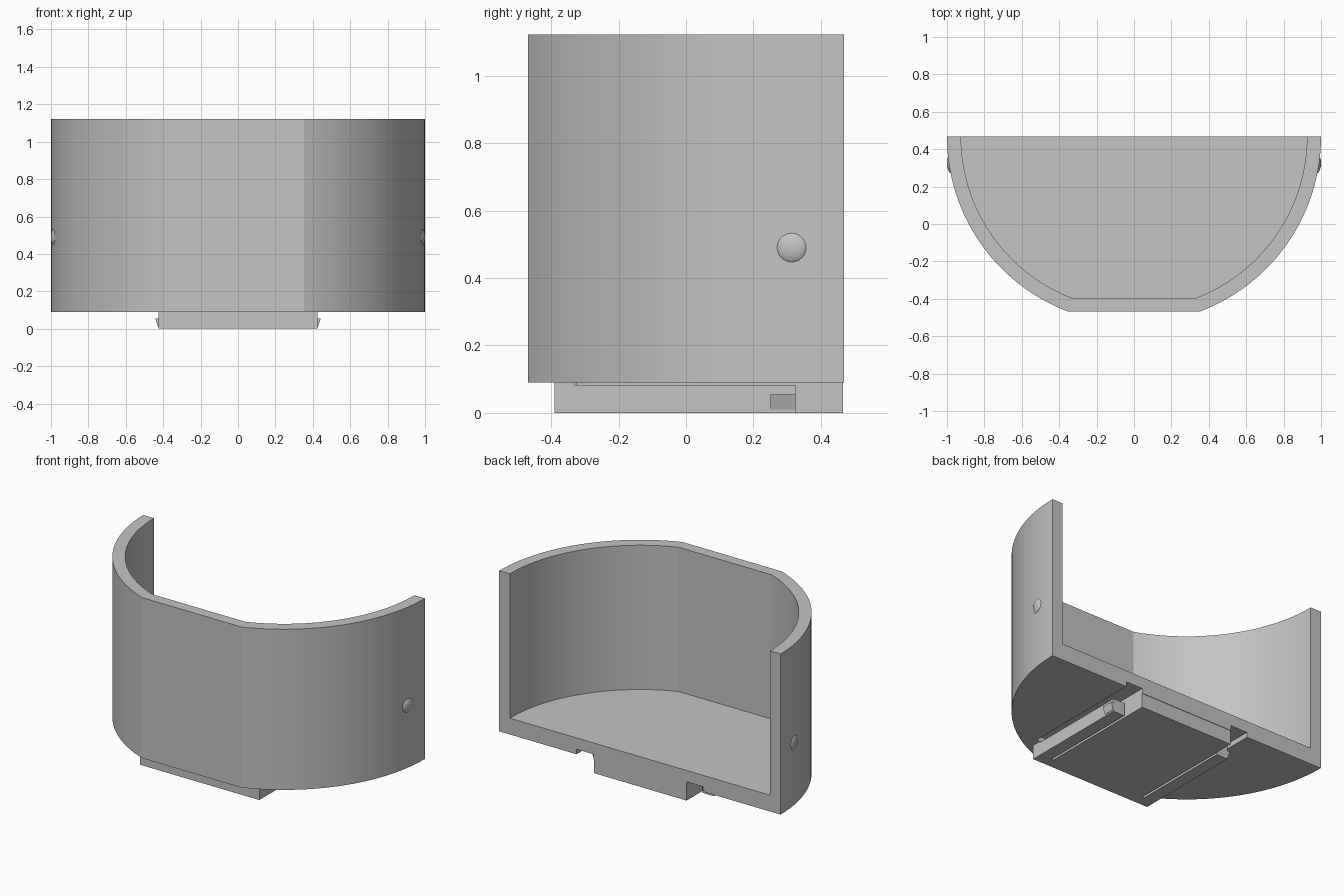
import bpy, math
from mathutils import Vector

cube = bpy.data.objects.get("Cube")
if cube:
    bpy.data.objects.remove(cube)

grey = bpy.data.materials.new("light_grey")
grey.use_nodes = True
grey.diffuse_color = (0.55, 0.55, 0.55, 1)
grey.node_tree.nodes["Principled BSDF"].inputs["Base Color"].default_value = (0.55, 0.55, 0.55, 1)

BACK = 0.468      # open rear plane, also the centre of the arc
BOTTOM, FLOOR, TOP = 0.09, 0.195, 1.122


def prism(name, outline, origin, depth):
    """Extrude a closed outline (3D points) along the depth vector."""
    n = len(outline)
    base = [Vector(p) + Vector(origin) for p in outline]
    verts = base + [p + Vector(depth) for p in base]
    faces = [list(range(n))[::-1], list(range(n, 2 * n))]
    faces += [(i, (i + 1) % n, (i + 1) % n + n, i + n) for i in range(n)]
    mesh = bpy.data.meshes.new(name)
    mesh.from_pydata(verts, [], faces)
    mesh.materials.append(grey)
    obj = bpy.data.objects.new(name, mesh)
    bpy.context.collection.objects.link(obj)
    return obj


def box(name, x0, x1, y0, y1, z0, z1):
    x0, x1 = sorted((x0, x1))
    return prism(name, [(x0, y0, 0), (x1, y0, 0), (x1, y1, 0), (x0, y1, 0)],
                 (0, 0, z0), (0, 0, z1 - z0))


def half_round(name, radius, flat, z0, z1, extra=0.0, steps=56):
    """Half disc with its front cut flat; extra lengthens it past the back."""
    end = math.asin(flat / radius)
    arc = []
    for i in range(steps // 2 + 1):
        a = end * i / (steps // 2)
        arc.append((radius * math.cos(a), BACK - radius * math.sin(a), 0))
    if extra:
        arc.insert(0, (radius, BACK + extra, 0))
    # anticlockwise seen from above
    outline = [(-x, y, z) for x, y, z in arc] + arc[::-1]
    return prism(name, outline, (0, 0, z0), (0, 0, z1 - z0))


def cut(target, cutter):
    mod = target.modifiers.new("cut", "BOOLEAN")
    mod.operation, mod.solver, mod.object = "DIFFERENCE", "EXACT", cutter
    bpy.context.view_layer.objects.active = target
    bpy.ops.object.modifier_apply(modifier=mod.name)
    bpy.data.objects.remove(cutter)


def smooth(obj, degrees):
    bpy.ops.object.select_all(action="DESELECT")
    obj.select_set(True)
    bpy.context.view_layer.objects.active = obj
    bpy.ops.object.shade_smooth_by_angle(angle=math.radians(degrees))


# Half-round holder with a floor, open at the back and top
holder = half_round("holder_shell", 1.0, 0.936, BOTTOM, TOP)
cut(holder, half_round("cavity", 0.925, 0.864, FLOOR, TOP + 0.2, extra=0.2))

# Slide plate under the floor
plate = box("slide_plate", -0.425, 0.425, -0.39, 0.465, 0, BOTTOM)

for side, label in ((1, "left"), (-1, "right")):
    # Relief pocket in the underside of the floor above each spring arm
    cut(holder, box("pocket", side * 0.33, side * 0.45, -0.33, 0.6, 0, 0.122))
    # Slot, top clearance and shortened end that free the spring arm
    cut(plate, box("slot", side * 0.33, side * 0.345, -0.325, 0.6, -0.1, 0.2))
    cut(plate, box("clearance", side * 0.335, side * 0.5, -0.33, 0.6, 0.083, 0.2))
    cut(plate, box("arm_end", side * 0.335, side * 0.5, 0.325, 0.6, -0.1, 0.2))

    # Wedge catch on the outside of the arm
    wedge = [(side * 0.42, 0, 0.01), (side * 0.428, 0, 0.01),
             (side * 0.442, 0, 0.055), (side * 0.42, 0, 0.055)]
    if side < 0:
        wedge.reverse()
    prism(label + "_catch", wedge, (0, 0.25, 0), (0, 0.075, 0))

    # Rounded stud on the side wall, turned to follow the wall
    lean = math.asin(0.155)
    bpy.ops.mesh.primitive_uv_sphere_add(
        segments=32, ring_count=16, radius=1,
        location=(side * 0.975, 0.315, 0.49), rotation=(0, 0, -side * lean))
    stud = bpy.context.object
    stud.name = label + "_stud"
    stud.scale = (0.025, 0.05, 0.05)
    stud.data.materials.append(grey)
    smooth(stud, 60)

smooth(holder, 15)
